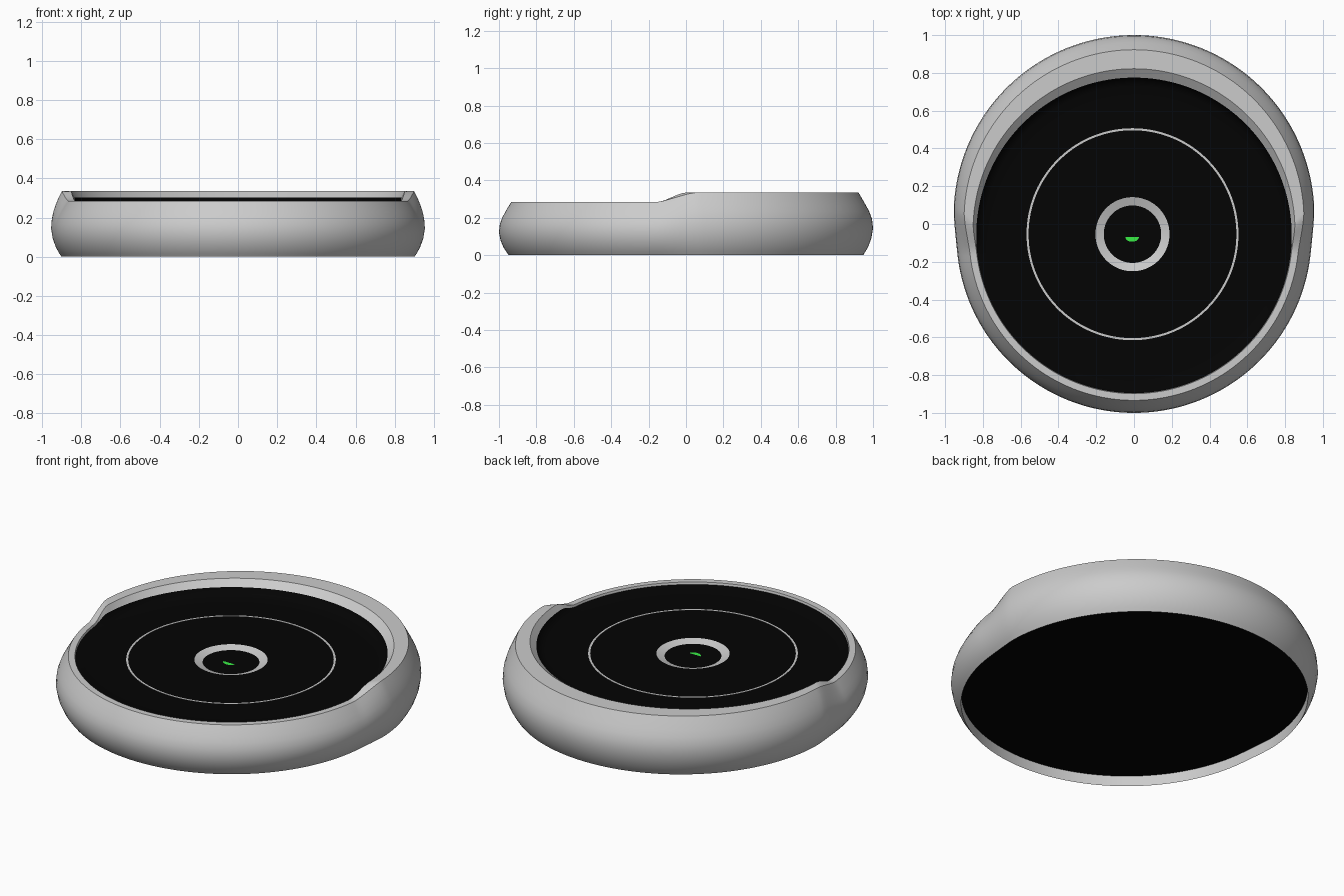
import bpy, bmesh, math

if "Cube" in bpy.data.objects:
    bpy.data.objects.remove(bpy.data.objects["Cube"])

N = 320
CY = -0.06           # centre of the round panel
RING_Y = -0.054      # centre of the rings
FLOOR = 0.2575       # height of the flat panel area
PIT = 0.244          # height of the small sunken centre


def paint(obj, name, rgb):
    m = bpy.data.materials.new(name)
    m.diffuse_color = (*rgb, 1)
    m.use_nodes = True
    m.node_tree.nodes["Principled BSDF"].inputs["Base Color"].default_value = m.diffuse_color
    obj.data.materials.append(m)


def lerp(a, b, w):
    return a + (b - a) * w


def smooth(t):
    t = max(0.0, min(1.0, t))
    return t * t * (3 - 2 * t)


def back_weight(a):
    # 0 along the low front rim, 1 along the raised back rim
    return smooth((CY + 0.94 * math.sin(a) + 0.165) / 0.14)


def rim_height(a):
    return lerp(0.285, 0.335, back_weight(a))


def on_circle(a, cy, r, z, cx=0.0):
    return (cx + r * math.cos(a), cy + r * math.sin(a), z)


def circle(r, z, cy=CY, cx=0.0):
    return lambda a: on_circle(a, cy, r, z, cx)


def loft(name, rings, cap_first=False, cap_last=False, close=False, angle=22):
    # each ring is a function of the angle returning a point
    bm = bmesh.new()
    loops = [[bm.verts.new(f(2 * math.pi * i / N)) for i in range(N)] for f in rings]
    pairs = list(zip(loops, loops[1:]))
    if close:
        pairs.append((loops[-1], loops[0]))
    for lo, hi in pairs:
        for i in range(N):
            j = (i + 1) % N
            bm.faces.new((lo[i], lo[j], hi[j], hi[i]))
    if cap_first:
        bm.faces.new(loops[0][::-1])
    if cap_last:
        bm.faces.new(loops[-1])
    me = bpy.data.meshes.new(name)
    bm.to_mesh(me)
    bm.free()
    obj = bpy.data.objects.new(name, me)
    bpy.context.collection.objects.link(obj)
    bpy.ops.object.select_all(action='DESELECT')
    bpy.context.view_layer.objects.active = obj
    obj.select_set(True)
    bpy.ops.object.shade_smooth_by_angle(angle=math.radians(angle))
    return obj


# body shell: bulging side, flat rim, sloping inner lip at the back
def side(t, d, z=None):
    def f(a):
        w = back_weight(a)
        u = 0.022 * smooth((t - 0.5) / 0.5)      # rounder rim at the back
        cy = lerp(CY, 0.045 - u, w)
        r = lerp(0.94, 0.955 + u, w) - lerp(d - 0.3 * u, d + 0.2 * u, w)
        return on_circle(a, cy, r, t * rim_height(a) if z is None else z)
    return f


def lip_top(a):
    w = back_weight(a)
    return on_circle(a, lerp(CY, -0.03, w), lerp(0.838, 0.852, w), rim_height(a))


def lip_bottom(a):
    return on_circle(a, CY, 0.835, lerp(0.272, 0.302, back_weight(a)))


profile = [(0, .053), (.06, .040), (.14, .025), (.27, .009), (.43, 0), (.58, .005),
           (.70, .019), (.80, .036), (.90, .054), (1, .073)]
recess = side(0, .053, 0.062)
loft("body_shell", [recess] + [side(t, d) for t, d in profile] + [lip_top, lip_bottom])

# black underside, set up into the shell
base = loft("base_plate", [recess], cap_first=True)
paint(base, "base_black", (0.0005, 0.0005, 0.0005))

# black dished top panel, up to the inner ring
panel = loft("top_panel", [lip_bottom, circle(0.82, 0.271), circle(0.79, 0.263),
                           circle(0.74, 0.259), circle(0.66, FLOOR),
                           circle(0.194, FLOOR, RING_Y, -0.008)], angle=70)
paint(panel, "panel_black", (0.001, 0.001, 0.001))

# thin outer ring lying on the panel
loft("outer_ring", [circle(r, z, RING_Y, -0.008) for r, z in
                    [(.561, FLOOR), (.561, FLOOR + .0015), (.550, FLOOR + .0015), (.550, FLOOR)]],
     close=True)

# inner ring slopes down to the sunken centre button
loft("inner_ring", [circle(0.196, FLOOR + .001, RING_Y, -0.008),
                    circle(0.152, PIT, RING_Y, -0.008)])
button = loft("centre_button", [circle(0.152, PIT, RING_Y, -0.008)], cap_last=True)
paint(button, "button_black", (0.001, 0.001, 0.001))

# green indicator: half ellipse with its straight edge to the back
bm = bmesh.new()
pts = [(-0.01 + 0.036 * math.cos(a), -0.069 + 0.025 * math.sin(a), PIT + 0.0015)
       for a in (math.pi + math.pi * i / 24 for i in range(25))]
bm.faces.new([bm.verts.new(p) for p in pts])
me = bpy.data.meshes.new("indicator_light")
bm.to_mesh(me)
bm.free()
light = bpy.data.objects.new("indicator_light", me)
bpy.context.collection.objects.link(light)
paint(light, "indicator_green", (0.04, 0.85, 0.06))
